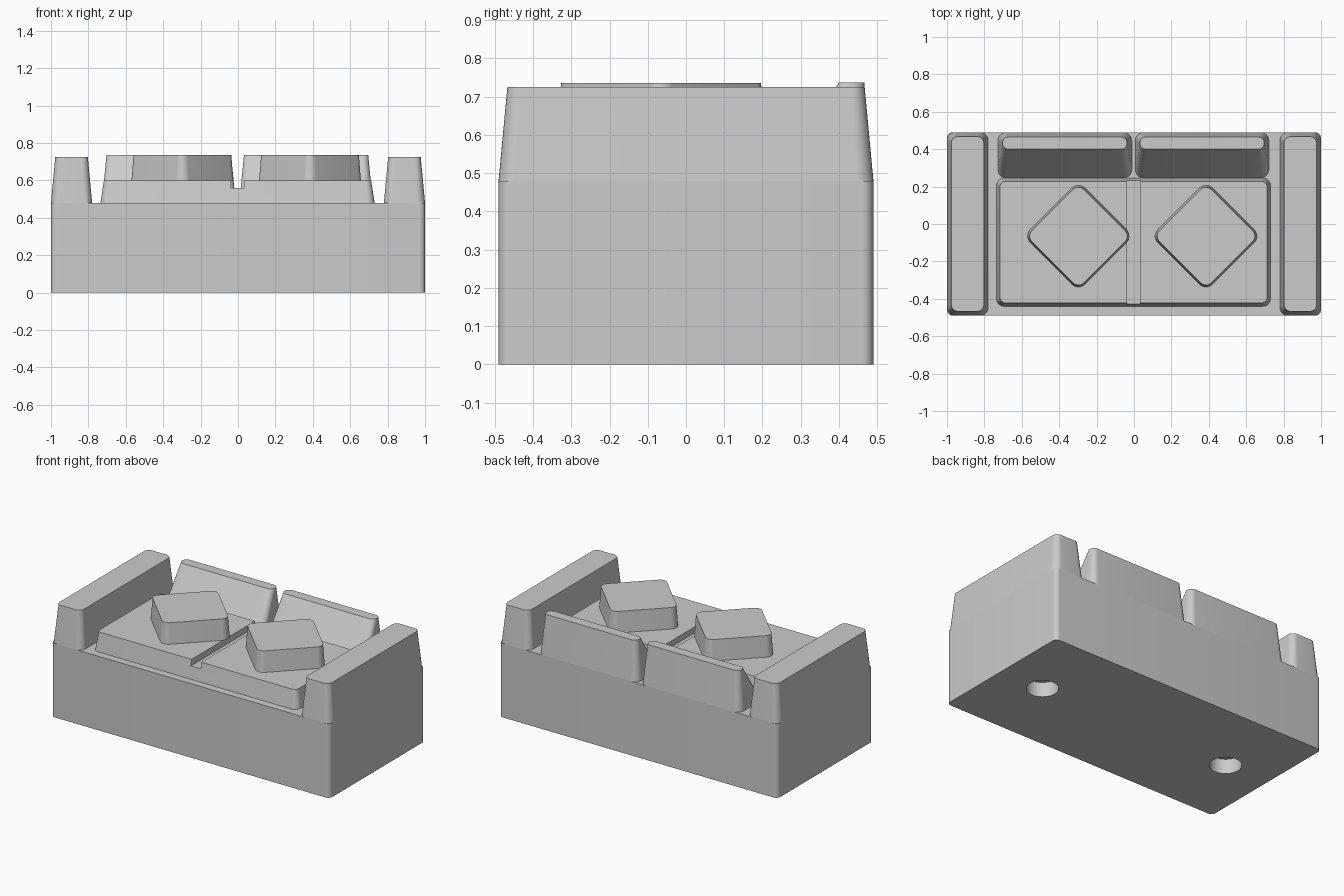
import bpy, bmesh
from math import cos, sin, pi, radians
from mathutils import Matrix

if "Cube" in bpy.data.objects:
    bpy.data.objects.remove(bpy.data.objects["Cube"], do_unlink=True)

grey = bpy.data.materials.new("light grey")
grey.use_nodes = True
grey.diffuse_color = (0.6, 0.6, 0.6, 1)
grey.node_tree.nodes["Principled BSDF"].inputs["Base Color"].default_value = (0.6, 0.6, 0.6, 1)

FLOOR = 0.48      # top of the plinth
SEAT_TOP = 0.60
STEPS = 8         # segments per rounded corner


def rounded_rect(x0, x1, y0, y1, r):
    """Outline of a rectangle with rounded corners, counter-clockwise."""
    corners = [(x1 - r, y1 - r), (x0 + r, y1 - r), (x0 + r, y0 + r), (x1 - r, y0 + r)]
    return [(cx + r * cos((k + i / STEPS) * pi / 2), cy + r * sin((k + i / STEPS) * pi / 2))
            for k, (cx, cy) in enumerate(corners) for i in range(STEPS + 1)]


def block(name, low, high, z0, z1, r0, r1, matrix=Matrix()):
    """Drafted block lofted from the rectangle low to the rectangle high."""
    bm = bmesh.new()
    a = [bm.verts.new((x, y, z0)) for x, y in rounded_rect(*low, r0)]
    b = [bm.verts.new((x, y, z1)) for x, y in rounded_rect(*high, r1)]
    bm.faces.new(a[::-1])
    bm.faces.new(b)
    for i in range(len(a)):
        j = (i + 1) % len(a)
        bm.faces.new((a[i], a[j], b[j], b[i]))
    bmesh.ops.transform(bm, matrix=matrix, verts=bm.verts)
    mesh = bpy.data.meshes.new(name)
    bm.to_mesh(mesh)
    bm.free()
    mesh.materials.append(grey)
    obj = bpy.data.objects.new(name, mesh)
    bpy.context.collection.objects.link(obj)
    return obj


def cut(obj, cutter):
    """Subtract the cutter from the part and delete it."""
    cutter.hide_render = True
    mod = obj.modifiers.new("cut", 'BOOLEAN')
    mod.operation, mod.solver, mod.object = 'DIFFERENCE', 'EXACT', cutter
    bpy.context.view_layer.objects.active = obj
    bpy.ops.object.modifier_apply(modifier=mod.name)
    bpy.data.objects.remove(cutter, do_unlink=True)


# Plinth with two round sockets underneath
rect = (-1, 1, -0.49, 0.49)
plinth = block("plinth", rect, rect, 0, FLOOR, 0.03, 0.03)
for x in (-0.69, 0.69):
    bpy.ops.mesh.primitive_cylinder_add(vertices=48, radius=0.094, depth=0.19, location=(x, 0, 0))
    cut(plinth, bpy.context.object)
parts = [plinth]

# Armrests
for side, s in (("right", -1), ("left", 1)):
    low = sorted((s * 0.78, s * 1.0)) + [-0.49, 0.49]
    high = sorted((s * 0.803, s * 0.977)) + [-0.467, 0.467]
    parts.append(block(side + "_armrest", low, high, FLOOR, 0.725, 0.045, 0.035))

# Seat with a groove between the two places
seat = block("seat", (-0.735, 0.73, -0.44, 0.245), (-0.717, 0.712, -0.422, 0.228),
             FLOOR, SEAT_TOP, 0.04, 0.03)
rect = (-0.038, 0.032, -0.6, 0.4)
cut(seat, block("groove_cutter", rect, rect, 0.56, 0.7, 0.001, 0.001))
parts.append(seat)

# Sloping backrests
for side, x0, x1 in (("right", -0.728, -0.012), ("left", 0.007, 0.721)):
    parts.append(block(side + "_backrest", (x0, x1, 0.246, 0.49),
                       (x0 + 0.025, x1 - 0.025, 0.4, 0.466), FLOOR, 0.737, 0.045, 0.032))

# Diamond cushions
for side, x in (("right", -0.297), ("left", 0.385)):
    turn = Matrix.Translation((x, -0.065, 0)) @ Matrix.Rotation(radians(45), 4, 'Z')
    a, b = 0.207, 0.197
    parts.append(block(side + "_cushion", (-a, a, -a, a), (-b, b, -b, b),
                       SEAT_TOP, 0.735, 0.05, 0.042, turn))

# Smooth the rounded corners, keep the edges sharp
bpy.ops.object.select_all(action='DESELECT')
for obj in parts:
    obj.select_set(True)
bpy.context.view_layer.objects.active = plinth
bpy.ops.object.shade_smooth_by_angle(angle=radians(30))
